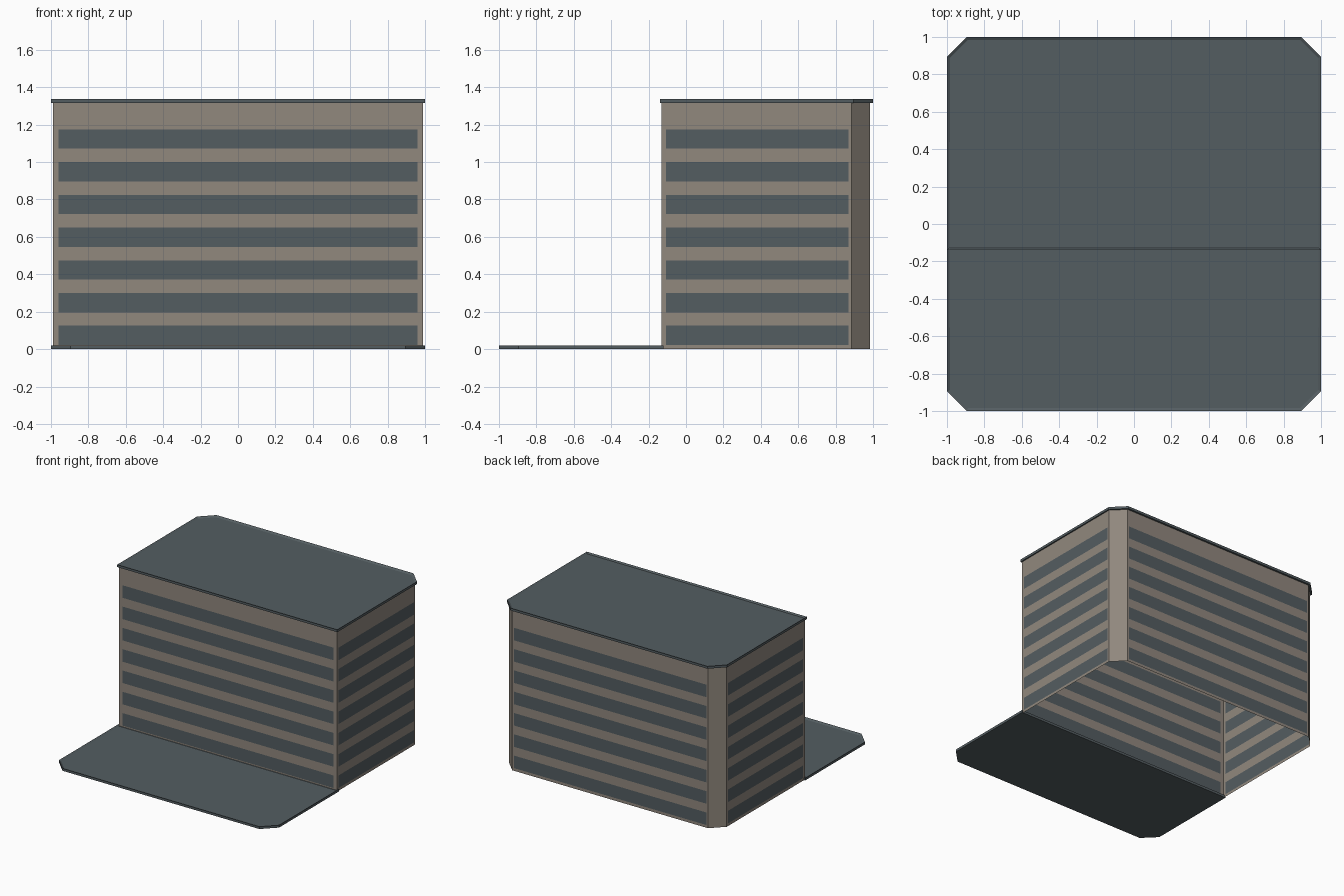
import bpy, bmesh
from mathutils import Vector

if "Cube" in bpy.data.objects:
    bpy.data.objects.remove(bpy.data.objects["Cube"])


def material(name, rgb):
    m = bpy.data.materials.new(name)
    m.diffuse_color = (*rgb, 1.0)
    m.use_nodes = True
    m.node_tree.nodes["Principled BSDF"].inputs["Base Color"].default_value = m.diffuse_color
    return m


wall_mat = material("warm grey wall", (0.283, 0.246, 0.208))
slate_mat = material("dark slate", (0.088, 0.110, 0.120))


def finish(bm, name, mats):
    mesh = bpy.data.meshes.new(name)
    bm.to_mesh(mesh)
    bm.free()
    for m in mats:
        mesh.materials.append(m)
    obj = bpy.data.objects.new(name, mesh)
    bpy.context.collection.objects.link(obj)
    return obj


def rimmed_slab(name, outline, z0, z1, rim=0.018, recess=0.01):
    """Thin plate with a raised rim around its sunken top."""
    bm = bmesh.new()
    lower = [bm.verts.new((x, y, z0)) for x, y in outline]
    upper = [bm.verts.new((x, y, z1)) for x, y in outline]
    bm.faces.new(lower[::-1])
    top = bm.faces.new(upper)
    n = len(outline)
    for i in range(n):
        j = (i + 1) % n
        bm.faces.new((lower[i], lower[j], upper[j], upper[i]))
    bm.normal_update()
    bmesh.ops.inset_region(bm, faces=[top], thickness=rim, depth=0)
    bmesh.ops.translate(bm, vec=(0, 0, -recess), verts=top.verts[:])
    return finish(bm, name, [slate_mat])


# Storey heights: seven window bands
PITCH, BAND, TOP = 0.175, 0.103, 1.325
rows = [0.0]
for k in range(7):
    rows += [0.022 + k * PITCH, 0.022 + k * PITCH + BAND]
rows.append(TOP)

# Hollow wall shell: each entry is start point, margins at both ends (None = plain)
sides = [
    ((-0.99, -0.13), (0.03, 0.03)),     # front
    ((0.99, -0.13), (0.022, 0.015)),    # right
    ((0.99, 0.885), None),              # right chamfer
    ((0.89, 0.985), (0.015, 0.015)),    # back
    ((-0.89, 0.985), None),             # left chamfer
    ((-0.99, 0.885), (0.015, 0.022)),   # left
]
bm = bmesh.new()
for i, (start, margins) in enumerate(sides):
    a, b = Vector(start), Vector(sides[(i + 1) % len(sides)][0])
    length = (b - a).length
    cols = [0, length]
    if margins:
        cols = [0, margins[0], length - margins[1], length]
    direction = (b - a).normalized()
    grid = [[bm.verts.new((*(a + direction * d), z)) for d in cols] for z in rows]
    for r in range(len(rows) - 1):
        for c in range(len(cols) - 1):
            f = bm.faces.new((grid[r][c], grid[r][c + 1],
                              grid[r + 1][c + 1], grid[r + 1][c]))
            # odd rows of the middle column are glass
            f.material_index = int(bool(margins) and c == 1 and r % 2 == 1)
bmesh.ops.remove_doubles(bm, verts=bm.verts[:], dist=0.0005)
finish(bm, "building_walls", [wall_mat, slate_mat])

# Roof with chamfered back corners
rimmed_slab("roof", [(-1, -0.14), (1, -0.14), (1, 0.895), (0.895, 1),
                     (-0.895, 1), (-1, 0.895)], 1.317, 1.337)

# Forecourt plate with chamfered front corners
rimmed_slab("forecourt", [(-1, -0.12), (-1, -0.895), (-0.895, -1),
                          (0.895, -1), (1, -0.895), (1, -0.12)], 0.0, 0.02)
